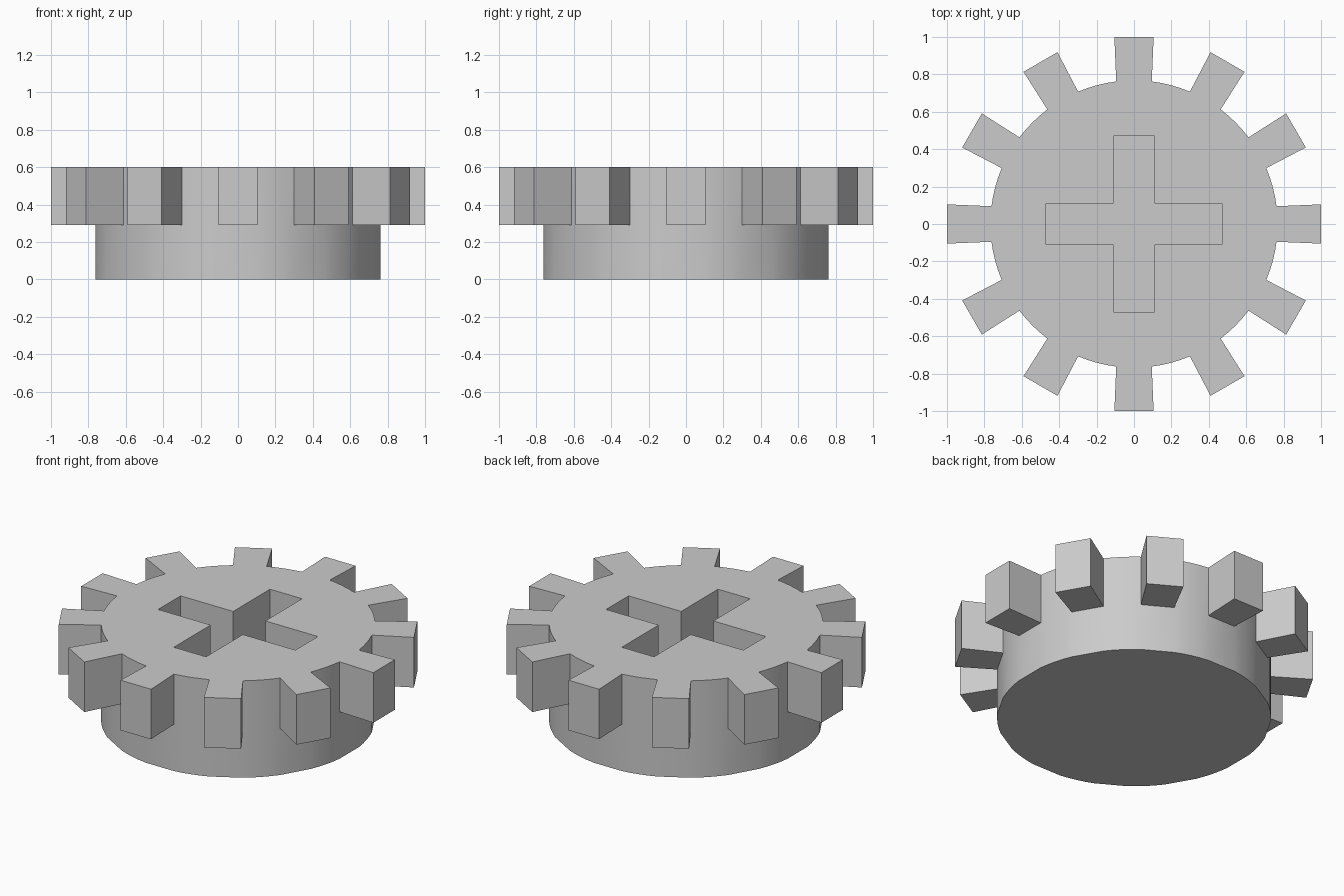
import bpy
import bmesh
from math import cos, sin, radians
from mathutils import Matrix

cube = bpy.data.objects.get("Cube")
if cube:
    bpy.data.objects.remove(cube, do_unlink=True)

TEETH, ARC_STEPS = 12, 4
RADIUS, ROOT_ANGLE = 0.768, 7.1        # hub radius, half angle of a tooth root
TIP_RADIUS, TIP_HALF = 1.0, 0.105      # tooth tip distance and half width
TOP, TOOTH_BOTTOM, SOCKET_FLOOR = 0.6, 0.29, 0.29
ARM_LENGTH, ARM_HALF = 0.47, 0.11      # cross socket

grey = bpy.data.materials.new("plain grey")
grey.use_nodes = True
colour = (0.6, 0.6, 0.6, 1)
grey.diffuse_color = colour
grey.node_tree.nodes["Principled BSDF"].inputs["Base Color"].default_value = colour

bm = bmesh.new()


def loop(points, z):
    return [bm.verts.new((x, y, z)) for x, y in points]


def wall(lower, upper, skip=lambda i: False):
    n = len(lower)
    for i in range(n):
        if not skip(i):
            j = (i + 1) % n
            bm.faces.new((lower[i], lower[j], upper[j], upper[i]))


# Hub outline: one chord under each tooth, then an arc across the gap
pitch = 360 / TEETH
per_tooth = ARC_STEPS + 1
outline = []
for k in range(TEETH):
    angles = [-ROOT_ANGLE] + [
        ROOT_ANGLE + s * (pitch - 2 * ROOT_ANGLE) / ARC_STEPS for s in range(ARC_STEPS)]
    for a in angles:
        t = radians(k * pitch + a)
        outline.append((RADIUS * cos(t), RADIUS * sin(t)))

base, middle, rim = (loop(outline, z) for z in (0, TOOTH_BOTTOM, TOP))
bm.faces.new(base)
wall(base, middle)
wall(middle, rim, skip=lambda i: i % per_tooth == 0)

# Teeth, open on top until the top face is filled
for k in range(TEETH):
    turn = Matrix.Rotation(radians(k * pitch), 2)
    tip = [turn @ p for p in Matrix(((TIP_RADIUS, -TIP_HALF), (TIP_RADIUS, TIP_HALF)))]
    i = k * per_tooth
    low = [middle[i], *loop(tip, TOOTH_BOTTOM), middle[i + 1]]
    high = [rim[i], *loop(tip, TOP), rim[i + 1]]
    bm.faces.new(low)
    wall(low, high, skip=lambda side: side == 3)

# Cross-shaped socket
cross = []
for q in range(4):
    turn = Matrix.Rotation(radians(90 * q), 2)
    corners = ((ARM_LENGTH, -ARM_HALF), (ARM_LENGTH, ARM_HALF), (ARM_HALF, ARM_HALF))
    for x, y in corners:
        cross.append(turn @ Matrix(((x, y), (0, 0)))[0])
floor, mouth = loop(cross, SOCKET_FLOOR), loop(cross, TOP)
bm.faces.new(floor)
wall(floor, mouth)

# Flat top between the toothed outline and the socket mouth
bmesh.ops.triangle_fill(bm, use_beauty=True, normal=(0, 0, 1),
                        edges=[e for e in bm.edges if e.is_boundary])
bmesh.ops.recalc_face_normals(bm, faces=bm.faces[:])

mesh = bpy.data.meshes.new("gear")
bm.to_mesh(mesh)
bm.free()
mesh.materials.append(grey)
gear = bpy.data.objects.new("gear", mesh)
bpy.context.collection.objects.link(gear)
bpy.ops.object.select_all(action='DESELECT')
gear.select_set(True)
bpy.context.view_layer.objects.active = gear
bpy.ops.object.shade_smooth_by_angle(angle=radians(30))
